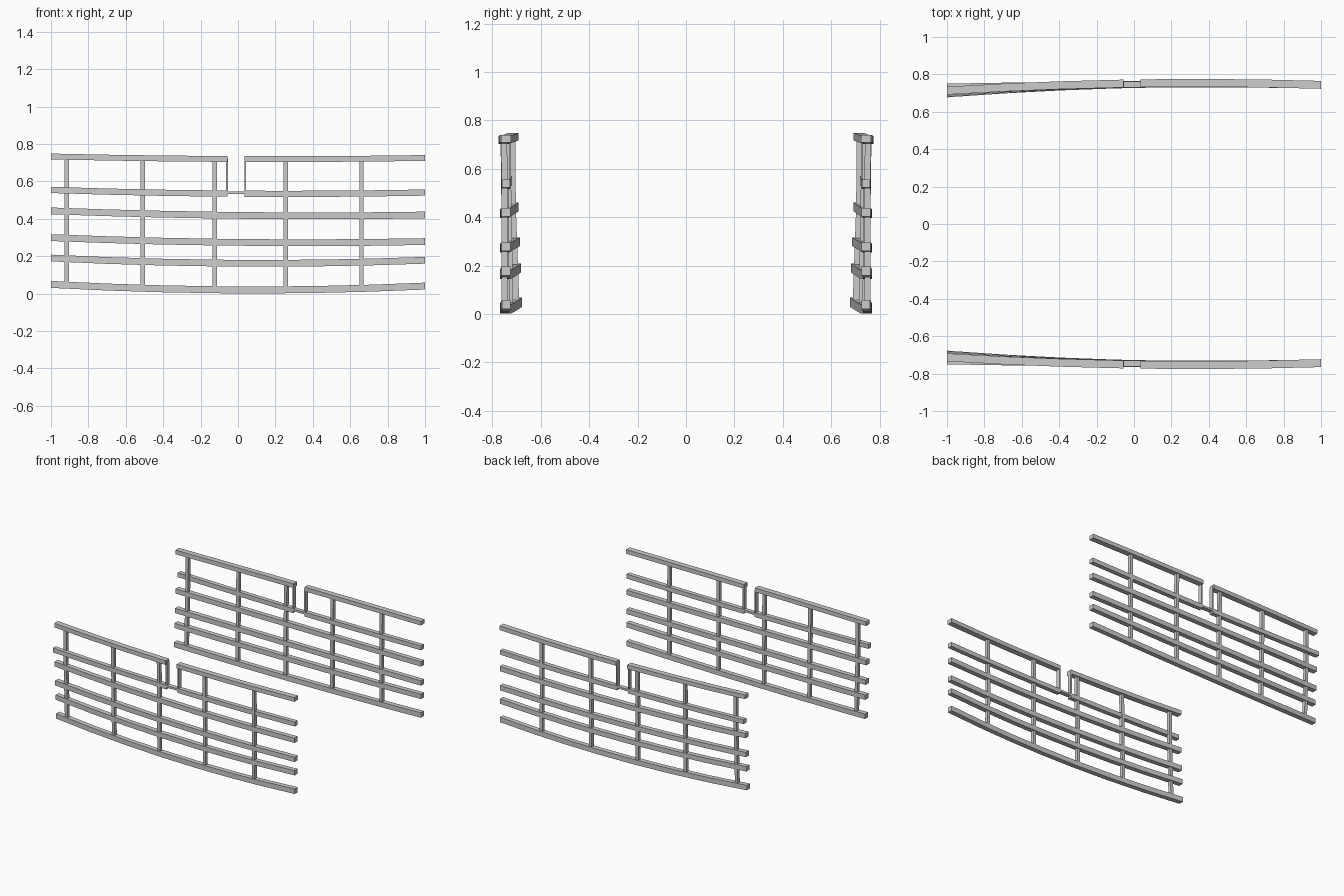
import bpy, bmesh

if "Cube" in bpy.data.objects:
    bpy.data.objects.remove(bpy.data.objects["Cube"])

KNOTS = (-1.0, 0.25, 1.0)      # stations where each rail is measured
POSTS = (-0.915, -0.51, -0.125, 0.255, 0.66)
GAP_L, GAP_R = -0.056, 0.036   # notch in the top rail


def quad(vals, x):
    """Parabola through the three stations."""
    total = 0
    for i, a in enumerate(KNOTS):
        t = vals[i]
        for j, b in enumerate(KNOTS):
            if i != j:
                t *= (x - b) / (a - b)
        total += t
    return total


# name: (y at stations, z at stations, width, height)
RAILS = {
    "top_rail": ((.713, .754, .744), (.733, .719, .725), .042, .031),
    "upper_rail": ((.734, .746, .743), (.554, .533, .540), .033, .033),
    "mid_upper_rail": ((.711, .750, .744), (.442, .416, .420), .036, .036),
    "mid_lower_rail": ((.705, .750, .744), (.299, .272, .278), .036, .036),
    "lower_rail": ((.699, .750, .744), (.190, .162, .178), .036, .036),
    "bottom_rail": ((.695, .750, .743), (.049, .020, .040), .036, .037),
}


def rail_point(name, x):
    y, z = RAILS[name][:2]
    return x, quad(y, x), quad(z, x)


def loft(name, rings):
    """Skin four-cornered rings into a capped bar, mirrored to the other side."""
    bm = bmesh.new()
    vs = [[bm.verts.new(p) for p in r] for r in rings]
    for a, b in zip(vs, vs[1:]):
        for i in range(4):
            j = (i + 1) % 4
            bm.faces.new((a[i], a[j], b[j], b[i]))
    bm.faces.new(vs[0])
    bm.faces.new(vs[-1])
    bmesh.ops.recalc_face_normals(bm, faces=bm.faces)
    me = bpy.data.meshes.new(name)
    bm.to_mesh(me)
    bm.free()
    ob = bpy.data.objects.new(name, me)
    bpy.context.collection.objects.link(ob)
    m = ob.modifiers.new("other_side", "MIRROR")
    m.use_axis = (False, True, False)
    m.use_mirror_merge = False
    return ob


SIGNS = ((-1, -1), (1, -1), (1, 1), (-1, 1))


def rail(obj_name, name, x0, x1):
    w, h = RAILS[name][2:]
    xs = [x0] + [x for x in (-.7, -.4, -.1, .2, .45, .7) if x0 + .02 < x < x1 - .02] + [x1]
    rings = []
    for x in xs:
        _, y, z = rail_point(name, x)
        rings.append([(x, y + s * w / 2, z + t * h / 2) for s, t in SIGNS])
    loft(obj_name, rings)


def upright(name, points, wx, wy):
    loft(name, [[(x + s * wx / 2, y + t * wy / 2, z) for s, t in SIGNS]
                for x, y, z in points])


# Long curved rails; the top two are split by the notch
for n in RAILS:
    if n in ("top_rail", "upper_rail"):
        rail(n + "_rear", n, -1, GAP_L)
        rail(n + "_front", n, GAP_R, 1)
    else:
        rail(n, n, -1, 1)

# Posts from top rail to bottom rail
for i, x in enumerate(POSTS):
    pts = [rail_point(n, x) for n in ("bottom_rail", "mid_upper_rail", "top_rail")]
    upright(f"post_{i + 1}", pts, .023, .025)

# Thin U-shaped strip lining the notch
for n, x in (("notch_strip_rear", GAP_L - .003), ("notch_strip_front", GAP_R + .003)):
    y = quad(RAILS["upper_rail"][0], x)
    upright(n, [(x, y, .532), (x, y, .722)], .009, .031)
y = quad(RAILS["upper_rail"][0], 0)
upright("notch_strip_base", [((GAP_L + GAP_R) / 2, y, .532), ((GAP_L + GAP_R) / 2, y, .547)],
        GAP_R - GAP_L + .01, .031)
